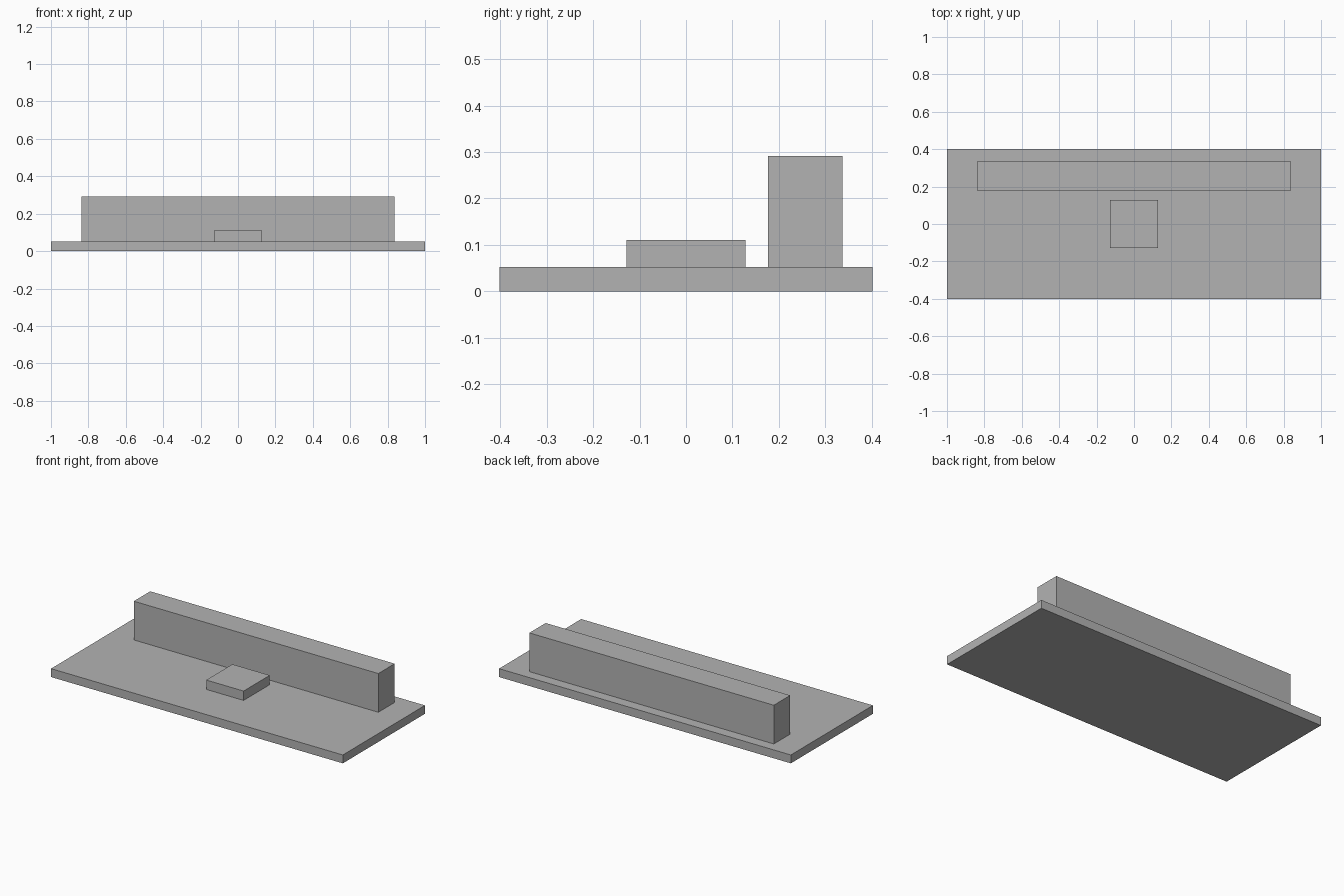
import bpy
from mathutils import Matrix, Vector
import bmesh

cube = bpy.data.objects.get("Cube")
if cube:
    bpy.data.objects.remove(cube, do_unlink=True)

# One plain grey for every part
GREY = (0.45, 0.45, 0.45, 1.0)
grey = bpy.data.materials.new("plain_grey")
grey.use_nodes = True
grey.diffuse_color = GREY
grey.node_tree.nodes["Principled BSDF"].inputs["Base Color"].default_value = GREY


def add_box(name, size, y, bottom):
    """Sharp-edged box centred on x = 0, resting at the given height."""
    mesh = bpy.data.meshes.new(name)
    bm = bmesh.new()
    centre = Vector((0, y, bottom + size[2] / 2))
    bmesh.ops.create_cube(bm, size=1, matrix=Matrix.LocRotScale(centre, None, size))
    bm.to_mesh(mesh)
    bm.free()
    mesh.materials.append(grey)
    obj = bpy.data.objects.new(name, mesh)
    bpy.context.collection.objects.link(obj)
    return obj


BASE_TOP = 0.052

# Wide flat slab
add_box("base_plate", Vector((2.0, 0.804, BASE_TOP)), 0, 0)

# Long upright block along the back
add_box("back_block", Vector((1.676, 0.16, 0.24)), 0.257, BASE_TOP)

# Low square pad in the middle
add_box("centre_pad", Vector((0.256, 0.256, 0.058)), 0, BASE_TOP)
